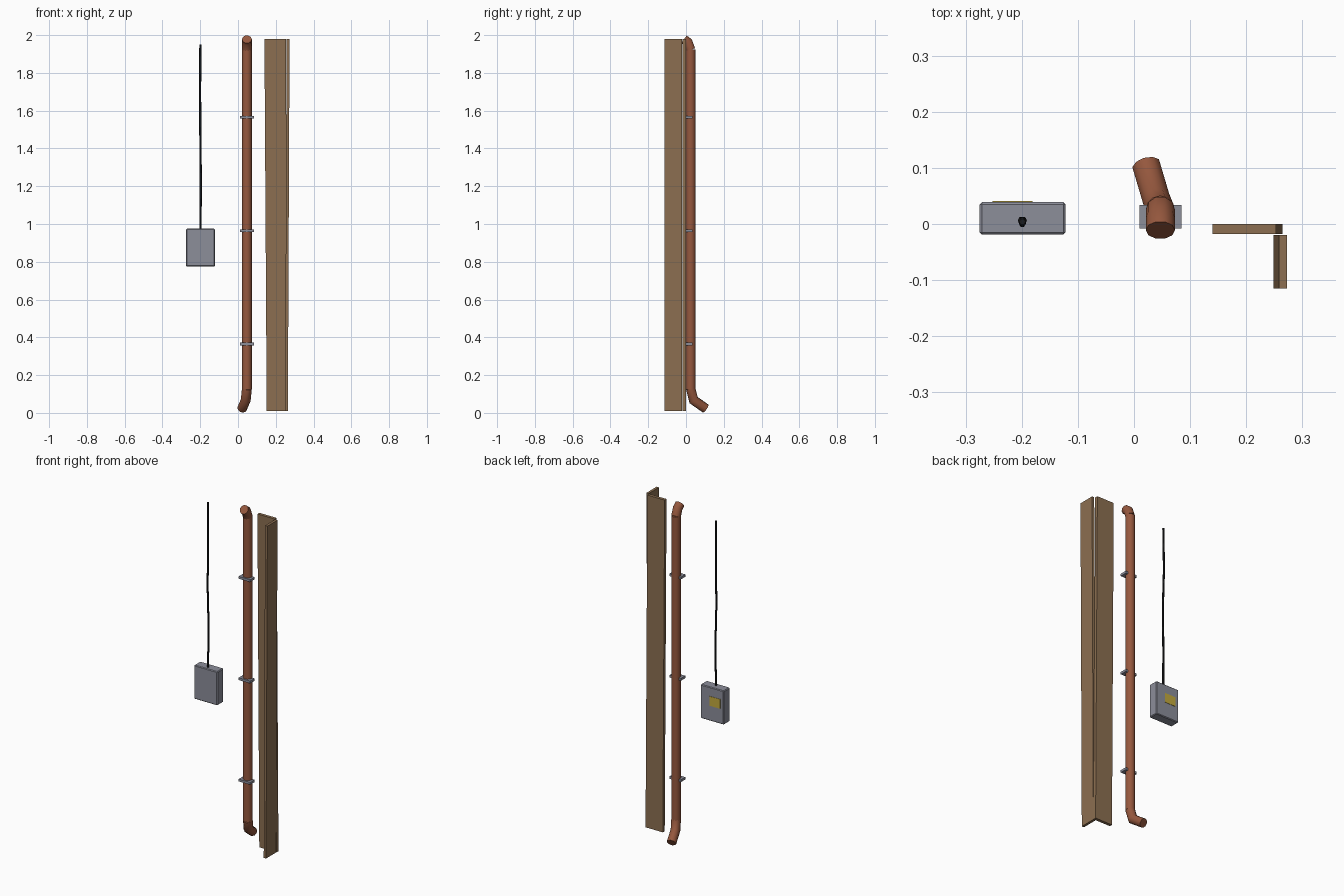
import bpy, bmesh, math
from mathutils import Vector

if "Cube" in bpy.data.objects:
    bpy.data.objects.remove(bpy.data.objects["Cube"])


def material(name, rgb):
    m = bpy.data.materials.new(name)
    m.diffuse_color = [((c / 255 + 0.055) / 1.055) ** 2.4 for c in rgb] + [1]
    m.use_nodes = True
    m.node_tree.nodes["Principled BSDF"].inputs["Base Color"].default_value = m.diffuse_color
    return m


COPPER = material("rust brown", (150, 88, 62))
WOOD = material("wood brown", (140, 111, 81))
METAL = material("metal grey", (140, 142, 154))
BLACK = material("cable black", (26, 27, 29))
YELLOW = material("label yellow", (196, 170, 62))


def finish(bm, name, mat, smooth=False):
    bmesh.ops.recalc_face_normals(bm, faces=bm.faces)
    me = bpy.data.meshes.new(name)
    bm.to_mesh(me)
    bm.free()
    me.materials.append(mat)
    ob = bpy.data.objects.new(name, me)
    bpy.context.collection.objects.link(ob)
    if smooth:
        bpy.ops.object.select_all(action='DESELECT')
        ob.select_set(True)
        bpy.context.view_layer.objects.active = ob
        bpy.ops.object.shade_smooth_by_angle(angle=math.radians(40))
    return ob


def box(name, lo, hi, mat, lean=0.0, bevel=0.0):
    """Box between two corners; lean shifts the top along x."""
    bm = bmesh.new()
    bmesh.ops.create_cube(bm, size=1)
    for v in bm.verts:
        t = v.co + Vector((0.5, 0.5, 0.5))
        v.co = [lo[i] + (hi[i] - lo[i]) * t[i] for i in range(3)]
        v.co.x += lean * t.z
    if bevel:
        bmesh.ops.bevel(bm, geom=bm.edges[:], offset=bevel, segments=1, affect='EDGES')
    return finish(bm, name, mat)


def tube(name, path, radius, sides, mat):
    """Capped tube along a path with mitred joints."""
    pts = [Vector(p) for p in path]
    dirs = [(b - a).normalized() for a, b in zip(pts, pts[1:])]
    u = dirs[0].cross(Vector((0, 1, 0))).normalized()
    w = dirs[0].cross(u)
    ring = [pts[0] + radius * (u * math.cos(a) + w * math.sin(a))
            for a in (2 * math.pi * i / sides for i in range(sides))]
    bm = bmesh.new()
    rows = [[bm.verts.new(p) for p in ring]]
    for i, d in enumerate(dirs):
        n = (d + dirs[min(i + 1, len(dirs) - 1)]).normalized()
        ring = [p + d * ((pts[i + 1] - p).dot(n) / d.dot(n)) for p in ring]
        rows.append([bm.verts.new(p) for p in ring])
    for a, b in zip(rows, rows[1:]):
        for i in range(sides):
            j = (i + 1) % sides
            bm.faces.new((a[i], a[j], b[j], b[i]))
    bm.faces.new(rows[0])
    bm.faces.new(rows[-1])
    return finish(bm, name, mat, smooth=True)


# Downpipe with an elbow at each end
PX, PY, R = 0.047, 0.025, 0.026
tube("downpipe", [(PX, PY, 0.125), (PX, PY, 1.925)], R, 12, COPPER)
tube("top_elbow", [(PX, PY, 1.922), (PX, 0.010, 1.962), (PX, -0.011, 1.978)], R, 10, COPPER)
tube("bottom_elbow", [(PX, PY, 0.128), (0.041, 0.040, 0.068), (0.022, 0.104, 0.023)], R, 10, COPPER)

# Wall brackets holding the pipe
for i, z in enumerate((0.365, 0.965, 1.565)):
    box(f"pipe_bracket_{i + 1}", (0.010, -0.008, z - 0.007), (0.085, 0.034, z + 0.007), METAL)

# Two corner boards, leaning slightly opposite ways
box("corner_board_back", (0.152, -0.018, 0.01), (0.265, 0.0, 1.98), WOOD, lean=-0.012)
box("corner_board_side", (0.249, -0.115, 0.01), (0.264, -0.020, 1.98), WOOD, lean=0.009)

# Meter box with a label plate on its back
box("meter_box", (-0.275, -0.019, 0.775), (-0.122, 0.039, 0.975), METAL, bevel=0.004)
box("label_plate", (-0.252, 0.038, 0.865), (-0.181, 0.041, 0.921), YELLOW)

# Cable rising from the box, slightly wavy
tube("cable", [(-0.199, 0.003, 0.965), (-0.197, 0.007, 1.2), (-0.199, 0.000, 1.45),
               (-0.201, 0.007, 1.7), (-0.199, 0.004, 1.95)], 0.006, 6, BLACK)
